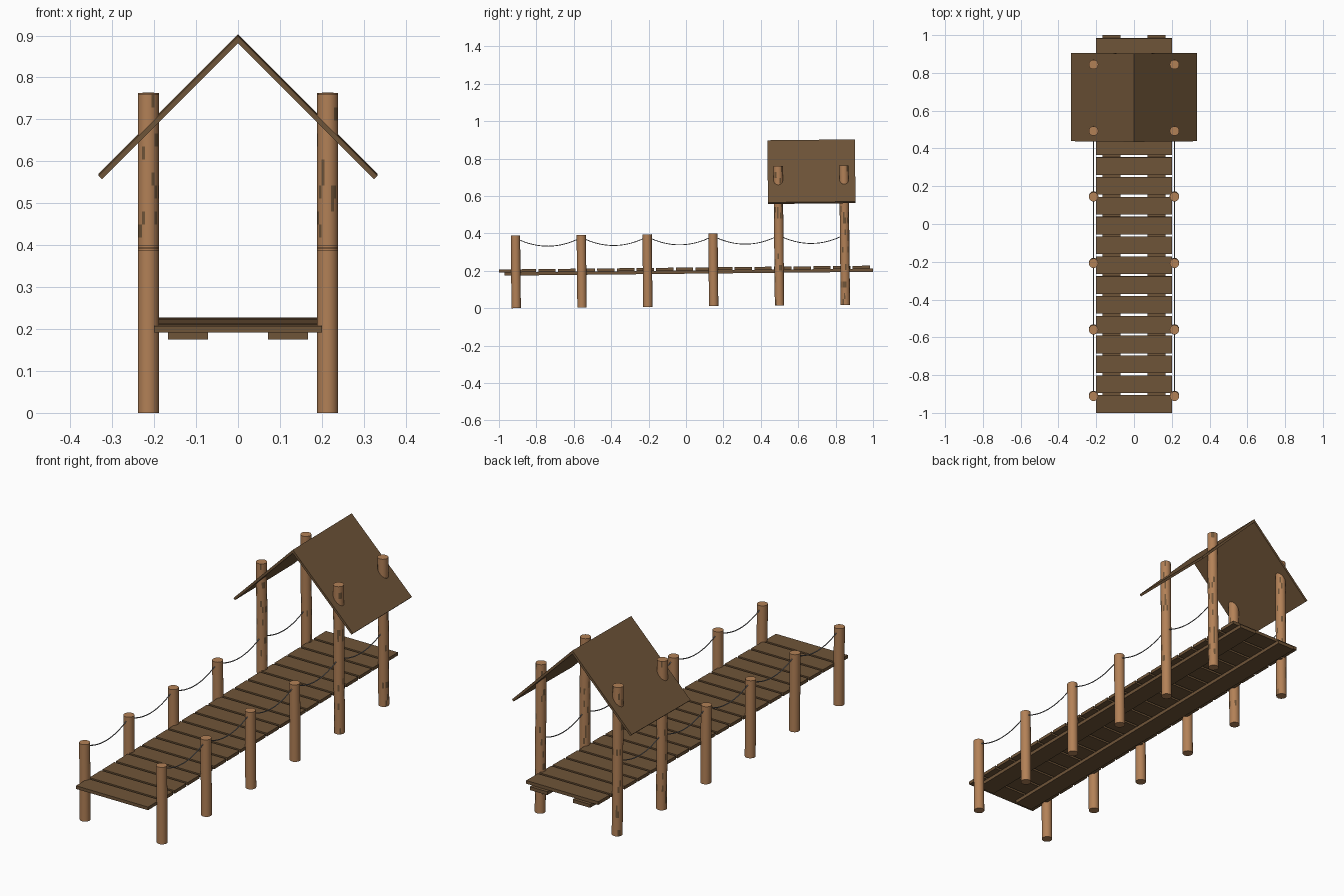
import bpy, bmesh, math, random
from mathutils import Matrix, Vector

random.seed(4)
if "Cube" in bpy.data.objects:
    bpy.data.objects.remove(bpy.data.objects["Cube"], do_unlink=True)

# The whole bridge climbs very slightly towards the back
SLOPE = Matrix.Translation((0, 0.002, 0.0096)) @ Matrix.Rotation(0.0103, 4, "X")
POST_X, POST_R = 0.214, 0.025
POST_Y = [-0.91 + 0.352 * i for i in range(6)]
DECK_Z = 0.192


def material(name, color):
    m = bpy.data.materials.new(name)
    m.use_nodes = True
    m.diffuse_color = (*color, 1)
    m.node_tree.nodes["Principled BSDF"].inputs["Base Color"].default_value = (*color, 1)
    return m


POST_WOOD = material("light post wood", (0.45, 0.22, 0.095))
PLANK_WOOD = material("dark plank wood", (0.16, 0.09, 0.04))
ROPE_GREY = material("grey rope", (0.25, 0.25, 0.26))


def add(name, bm, *mats):
    mesh = bpy.data.meshes.new(name)
    bm.to_mesh(mesh)
    bm.free()
    ob = bpy.data.objects.new(name, mesh)
    bpy.context.collection.objects.link(ob)
    for m in mats:
        mesh.materials.append(m)
    ob.matrix_world = SLOPE
    return ob


def box(name, low, high, mat, turn=Matrix()):
    low, high = Vector(low), Vector(high)
    size = Matrix.Diagonal((high - low).to_4d())
    bm = bmesh.new()
    bmesh.ops.create_cube(bm, size=1, matrix=turn @ Matrix.Translation((low + high) / 2) @ size)
    add(name, bm, mat)


def select_only(ob):
    bpy.ops.object.select_all(action="DESELECT")
    ob.select_set(True)
    bpy.context.view_layer.objects.active = ob


def post(name, x, y, height, weathered):
    bm = bmesh.new()
    bmesh.ops.create_cone(bm, cap_ends=True, segments=20, radius1=POST_R, radius2=POST_R,
                          depth=height, matrix=Matrix.Translation((x, y, height / 2)))
    if weathered:
        # Short dark bark marks on the sides
        uprights = [e for e in bm.edges if abs(e.verts[0].co.z - e.verts[1].co.z) > 0.1]
        bmesh.ops.subdivide_edges(bm, edges=uprights, cuts=23, use_grid_fill=True)
        bm.normal_update()
        for f in bm.faces:
            if abs(f.normal.x) > 0.3 and abs(f.normal.z) < 0.5 and random.random() < 0.13:
                f.material_index = 1
    select_only(add(name, bm, POST_WOOD, PLANK_WOOD))
    bpy.ops.object.shade_smooth_by_angle(angle=math.radians(40))


def rope(name, x, y0, y1):
    curve = bpy.data.curves.new(name, "CURVE")
    curve.dimensions = "3D"
    curve.bevel_depth = 0.0025
    curve.bevel_resolution = 1
    spline = curve.splines.new("POLY")
    n = 16
    spline.points.add(n)
    for i, p in enumerate(spline.points):
        t = i / n
        z = 0.375 - 0.045 * 4 * t * (1 - t)
        p.co = (x, y0 + (y1 - y0) * t, z, 1)
    ob = bpy.data.objects.new(name, curve)
    bpy.context.collection.objects.link(ob)
    curve.materials.append(ROPE_GREY)
    ob.matrix_world = SLOPE
    select_only(ob)
    bpy.ops.object.convert(target="MESH")


# Deck planks
for i in range(19):
    y = -0.953 + 0.105 * i
    box(f"deck_plank_{i + 1}", (-0.2, y - 0.0465, DECK_Z), (0.2, y + 0.0465, DECK_Z + 0.016), PLANK_WOOD)

for side, label in ((1, "left"), (-1, "right")):
    # Long beam under the deck
    xs = sorted((side * 0.071, side * 0.167))
    box(f"{label}_beam", (xs[0], -0.97, 0.175), (xs[1], 1.0, DECK_Z), PLANK_WOOD)

    # Posts: four short, then two tall ones that carry the roof
    for i, y in enumerate(POST_Y):
        tall = i > 3
        post(f"{label}_{'roof' if tall else 'rail'}_post_{i + 1}", side * POST_X, y,
             0.745 if tall else 0.388, tall)

    # Sagging ropes
    for i in range(5):
        rope(f"{label}_rope_{i + 1}", side * POST_X, POST_Y[i], POST_Y[i + 1])

    # Roof panel, sloping down from the ridge
    turn = Matrix.Translation((0, 0, 0.884)) @ Matrix.Rotation(side * math.pi / 4, 4, "Y")
    ends = sorted((0, side * 0.47))
    box(f"{label}_roof_panel", (ends[0], 0.442, -0.012), (ends[1], 0.91, 0), PLANK_WOOD, turn)
